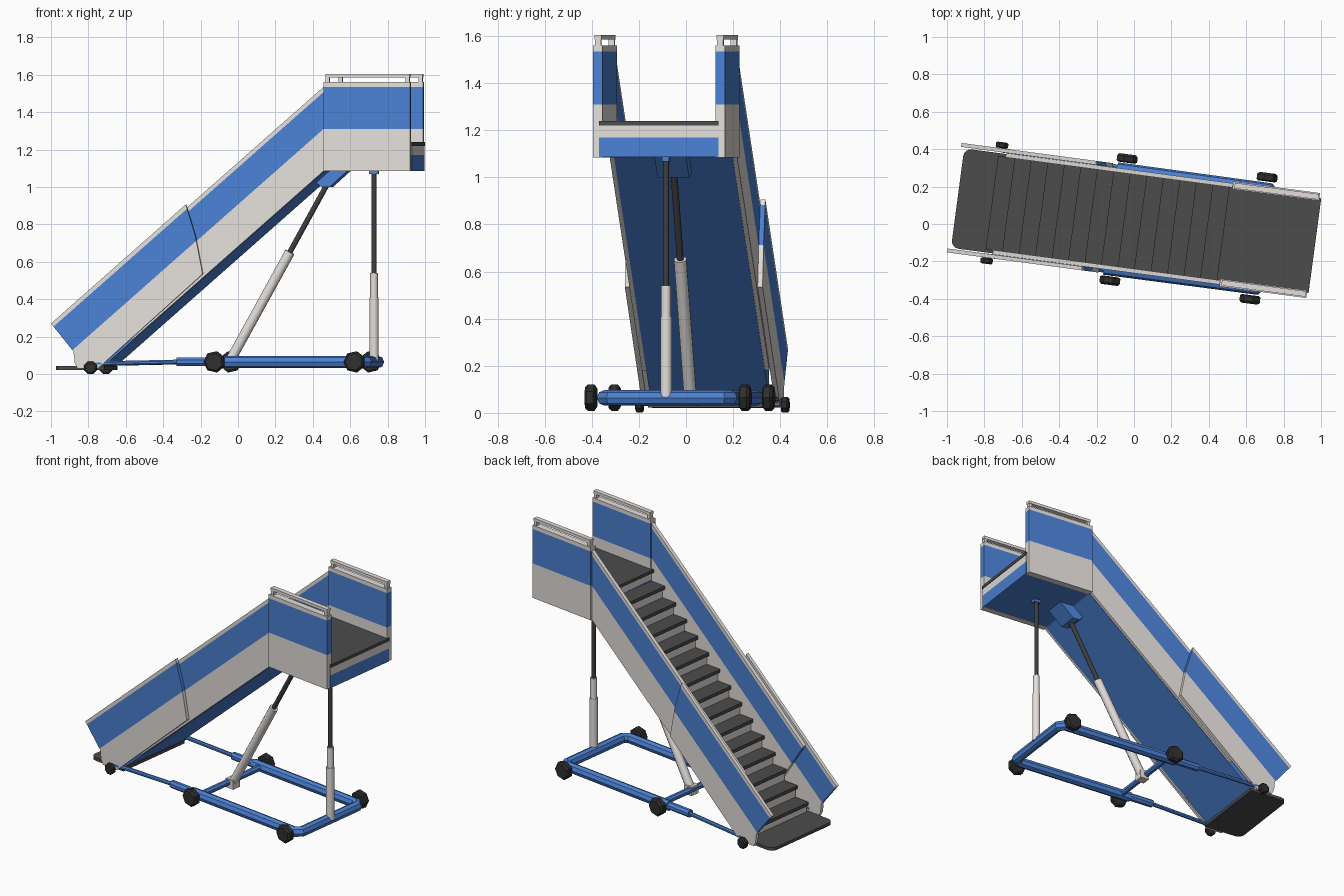
import bpy, bmesh, math
from mathutils import Matrix, Vector

if "Cube" in bpy.data.objects:
    bpy.data.objects.remove(bpy.data.objects["Cube"])

# Built along local x (length) and y (width), then turned a little about z
PLACE = Matrix.Rotation(math.radians(-7.6), 4, 'Z') @ Matrix.Translation((0.002, 0.0125, 0))


def mat(name, r, g, b):
    m = bpy.data.materials.new(name)
    m.diffuse_color = (r, g, b, 1)
    m.use_nodes = True
    m.node_tree.nodes["Principled BSDF"].inputs["Base Color"].default_value = m.diffuse_color
    return m


BLUE = mat("blue paint", 0.07, 0.22, 0.66)
GREY = mat("light grey paint", 0.78, 0.74, 0.71)
DARK = mat("dark tread", 0.072, 0.072, 0.072)
STEEL = mat("dark piston rod", 0.05, 0.05, 0.05)
RUBBER = mat("black rubber", 0.028, 0.028, 0.028)


def finish(name, bm, mats, rule=None, smooth=False):
    bmesh.ops.recalc_face_normals(bm, faces=bm.faces)
    bm.normal_update()
    for f in bm.faces:
        f.material_index = rule(f) if rule else 0
    me = bpy.data.meshes.new(name)
    bm.to_mesh(me)
    bm.free()
    for m in mats:
        me.materials.append(m)
    me.transform(PLACE)
    ob = bpy.data.objects.new(name, me)
    bpy.context.collection.objects.link(ob)
    if smooth:
        bpy.ops.object.select_all(action='DESELECT')
        ob.select_set(True)
        bpy.context.view_layer.objects.active = ob
        bpy.ops.object.shade_smooth_by_angle(angle=math.radians(40))
    return ob


def extrude(outline, lo, hi, plan=False):
    """Prism from an (x, z) side outline, or an (x, y) plan outline."""
    bm = bmesh.new()
    at = (lambda a, b, t: (a, b, t)) if plan else (lambda a, b, t: (a, t, b))
    f = bm.faces.new([bm.verts.new(at(a, b, lo)) for a, b in outline])
    out = bmesh.ops.extrude_face_region(bm, geom=[f])
    vs = [v for v in out["geom"] if isinstance(v, bmesh.types.BMVert)]
    bmesh.ops.translate(bm, verts=vs, vec=(0, 0, hi - lo) if plan else (0, hi - lo, 0))
    return bm


def box(name, x0, x1, y0, y1, z0, z1, m):
    return finish(name, extrude([(x0, z0), (x1, z0), (x1, z1), (x0, z1)], y0, y1), [m])


def panel(name, outline, y0, y1, slope, low, high):
    """Side panel with a blue band between two lines z = slope*x + low/high."""
    bm = extrude(outline, y0, y1)
    for h in (low, high):
        bmesh.ops.bisect_plane(bm, geom=bm.verts[:] + bm.edges[:] + bm.faces[:],
                               plane_co=(0, 0, h), plane_no=(-slope, 0, 1))

    def rule(f):
        c = f.calc_center_median()
        return 1 if low < c.z - slope * c.x < high - 1e-4 else 0
    return finish(name, bm, [GREY, BLUE], rule)


def lathe(name, p0, p1, rings, sides, m, smooth=False):
    """Turned part from p0 to p1; rings are (fraction, radius)."""
    p0, p1 = Vector(p0), Vector(p1)
    q = (p1 - p0).to_track_quat('Z', 'Y')
    bm = bmesh.new()
    loops = []
    for t, r in rings:
        loops.append([bm.verts.new(p0.lerp(p1, t) + q @ Vector((
            r * math.cos(math.tau * (i + .5) / sides), r * math.sin(math.tau * (i + .5) / sides), 0)))
            for i in range(sides)])
    for a, b in zip(loops, loops[1:]):
        for i in range(sides):
            j = (i + 1) % sides
            bm.faces.new((a[i], a[j], b[j], b[i]))
    bm.faces.new(loops[0])
    bm.faces.new(loops[-1])
    return finish(name, bm, [m], smooth=smooth)


def tube(name, p0, p1, r, m, sides=8, smooth=False):
    return lathe(name, p0, p1, [(0, r), (1, r)], sides, m, smooth)


# Key dimensions
S = 0.875                 # stair slope
XT = 0.494                # top of the stairs / start of the platform
XE = 0.963                # platform end
line = lambda x, z_top: z_top - S * (XT - x)
N, RUN, RISE, X0, Z0 = 14, 0.089, 0.0807, -0.752, 0.03

# Stair body: saw-tooth top, sloping blue underside level with the panels
saw = [(X0, Z0)]
for i in range(N):
    z = Z0 + RISE * (i + 1) - 0.01
    saw += [(X0 + RUN * i, z), (X0 + RUN * (i + 1), z)]
saw += [(XT, 1.22), (0.51, 1.22), (0.51, 1.09), (XT, 1.082), (-0.718, 0.021)]
finish("stair_body", extrude(saw, -0.254, 0.254), [GREY, BLUE],
       lambda f: 1 if abs(f.normal.y) > .5 or f.normal.z < -.3 else 0)

# Treads
for i in range(N):
    z = Z0 + RISE * (i + 1)
    box(f"tread_{i + 1}", X0 + RUN * i - 0.018, X0 + RUN * (i + 1), -0.252, 0.252, z - 0.022, z, DARK)

# Entry plate with rounded outer corners
plan = [(-0.69, -0.268), (-0.69, 0.268)]
for cy, a0 in ((0.228, 90), (-0.228, 180)):
    for k in range(5):
        a = math.radians(a0 + k * 22.5)
        plan.append((-0.915 + 0.04 * math.cos(a), cy + 0.04 * math.sin(a)))
finish("entry_plate", extrude(plan, 0.022, 0.042, plan=True), [DARK])

# Platform deck in three layers
box("deck_base", XT, XE + .005, -0.256, 0.256, 1.086, 1.17, BLUE)
box("deck_fascia", XT, XE + .005, -0.256, 0.256, 1.17, 1.22, GREY)
box("deck_floor", XT - .018, XE + .009, -0.256, 0.256, 1.22, 1.24, DARK)

# Side panels, handrails and running gear, both sides
H = 1.535 - S * XT
upper = [(XT, 1.085), (XT, 1.535), (-0.73, line(-0.73, 1.535)), (-0.54, line(-0.54, 1.085))]
lower = [(-0.155, 0.535), (-0.195, 0.74), (-0.246, 0.907), (-0.973, 0.27), (-0.852, 0.12),
         (-0.845, 0.06), (-0.83, 0.03), (-0.72, 0.03)]
plat = [(XT, 1.085), (XE, 1.085), (XE, 1.56), (XT, 1.56)]
for side, s in (("left", 1), ("right", -1)):
    panel(f"upper_stair_panel_{side}", upper, s * 0.25, s * 0.273, S, H - 0.225, H - 0.028)
    panel(f"lower_stair_panel_{side}", lower, s * 0.274, s * 0.295, S, H - 0.225, H - 0.01)
    panel(f"platform_panel_{side}", plat, s * 0.242, s * 0.283, 0, 1.31, 1.535)
    # Platform handrail on short posts
    box(f"handrail_{side}", XT + .01, XE - .004, s * 0.247, s * 0.277, 1.586, 1.605, GREY)
    for k, x in enumerate((XT + .012, XE - .026)):
        box(f"handrail_post_{side}_{k + 1}", x, x + .02, s * 0.249, s * 0.275, 1.555, 1.59, GREY)
    # Telescoping chassis rail
    tube(f"rail_sleeve_{side}", (-0.297, s * .268, .065), (-0.11, s * .268, .065), .025, BLUE)
    tube(f"rail_slider_{side}", (-0.757, s * .285, .055), (-0.28, s * .268, .065), .013, BLUE)
    # Main wheels and small entry wheels
    for k, x in enumerate((-0.087, 0.668)):
        lathe(f"wheel_{side}_{k + 1}", (x, s * .307, .065), (x, s * .353, .065),
              [(0, .048), (.15, .058), (.75, .058), (1, .047)], 7, RUBBER)
    lathe(f"small_wheel_{side}", (-0.757, s * .296, .034), (-0.757, s * .328, .034),
          [(0, .029), (.2, .036), (.8, .036), (1, .028)], 8, RUBBER)

# Chassis U-frame swept along a path with clipped corners
cu = bpy.data.curves.new("chassis_path", 'CURVE')
cu.dimensions = '3D'
cu.bevel_depth, cu.bevel_resolution, cu.use_fill_caps = 0.033, 2, True
pts = [(-.13, .27), (.69, .27), (.72, .24), (.72, -.24), (.69, -.27), (-.13, -.27)]
sp = cu.splines.new('POLY')
sp.points.add(len(pts) - 1)
for p, (x, y) in zip(sp.points, pts):
    p.co = (x, y, .064, 1)
tmp = bpy.data.objects.new("chassis_path", cu)
bpy.context.collection.objects.link(tmp)
bm = bmesh.new()
me = bpy.data.meshes.new_from_object(tmp.evaluated_get(bpy.context.evaluated_depsgraph_get()))
bm.from_mesh(me)
for f in bm.faces:
    f.smooth = False
bpy.data.objects.remove(tmp)
finish("chassis_frame", bm, [BLUE])
tube("middle_crossbar", (-.07, -.26, .065), (-.07, .26, .065), .02, BLUE)

# Vertical lift cylinder under the platform
lathe("rear_lift_cylinder", (.73, 0, .07), (.73, 0, .54),
      [(0, .025), (.72, .025), (.72, .021), (1, .021)], 12, GREY, True)
tube("rear_piston_rod", (.73, 0, .53), (.73, 0, 1.075), .013, STEEL, 12, True)
box("rear_rod_mount", .705, .755, -.015, .015, 1.068, 1.09, BLUE)

# Diagonal lift cylinder under the stairs
a, b = Vector((-.055, 0, .055)), Vector((.475, 0, 1.01))
tube("stair_lift_cylinder", a, a.lerp(b, .625), .027, GREY, 12, True)
tube("stair_piston_rod", a.lerp(b, .6), b, .0145, STEEL, 12, True)
box("stair_cylinder_foot", -.085, -.025, -.03, .03, .03, .088, GREY)
finish("stair_rod_mount", extrude([(.42, 1.03), (.455, 1.0), (.5, 1.0), (.6, 1.09), (.5, 1.09)],
                                  -.068, .068), [BLUE])
